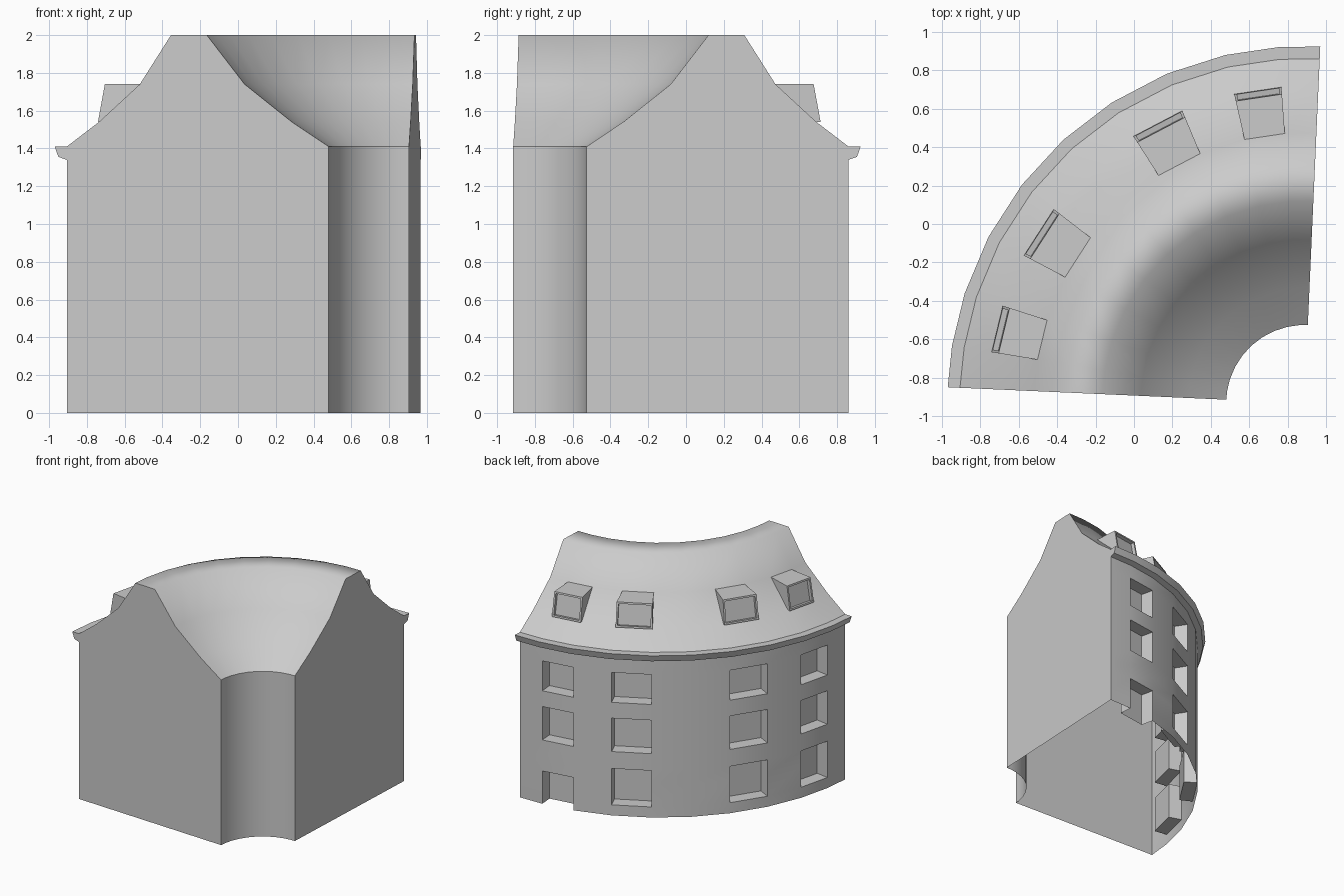
import bpy, bmesh
from math import radians, sin, cos

if "Cube" in bpy.data.objects:
    bpy.data.objects.remove(bpy.data.objects["Cube"])

# Quarter-ring layout: centre, and uneven column angles mirrored about the middle
CX, CY, MID = 0.887, -0.933, 132.44
half = [9.8, 19.8, 29.65, 38.3, 45.0]
ANG = [radians(MID + o) for o in [-h for h in reversed(half)] + half]
ANG.insert(5, radians(MID))
WINDOW_COLS = [1, 3, 6, 8]
R_WALL, R_POCKET = 1.795, 1.685

EAVE = [(1.795, 1.34), (1.84, 1.355), (1.859, 1.41), (1.795, 1.41)]
ROOF = [(1.795, 1.41), (1.625, 1.54), (1.408, 1.74), (1.243, 2.0), (1.053, 2.0),
        (0.853, 1.74), (0.602, 1.54), (0.407, 1.41)]
INNER = [(0.407, 1.41), (0.407, 0)]


def P(r, a, z):
    return (CX + r * cos(a), CY + r * sin(a), z)


def face(bm, pts):
    return bm.faces.new([bm.verts.new(p) for p in pts])


def finish(bm, name, angle=None):
    bmesh.ops.remove_doubles(bm, verts=bm.verts, dist=0.0005)
    me = bpy.data.meshes.new(name)
    bm.to_mesh(me)
    bm.free()
    ob = bpy.data.objects.new(name, me)
    bpy.context.collection.objects.link(ob)
    if angle is not None:
        bpy.ops.object.select_all(action='DESELECT')
        ob.select_set(True)
        bpy.context.view_layer.objects.active = ob
        bpy.ops.object.shade_smooth_by_angle(angle=radians(angle))
    return ob


def sweep(bm, profile, skip=lambda i, j: False):
    """Revolve a (radius, height) profile along the column angles."""
    for i in range(len(profile) - 1):
        (r0, z0), (r1, z1) = profile[i], profile[i + 1]
        for j in range(len(ANG) - 1):
            if not skip(i, j):
                a, b = ANG[j], ANG[j + 1]
                face(bm, [P(r0, a, z0), P(r0, b, z0), P(r1, b, z1), P(r1, a, z1)])


# Outer wall with window pockets and one doorway
levels = [0, 0.09, 0.28, 0.40, 0.545, 0.83, 0.965, 1.22, 1.34]


def openings(j):
    if j not in WINDOW_COLS:
        return []
    low = (0, 0.28) if j == 1 else (0.09, 0.40)
    return [low, (0.545, 0.83), (0.965, 1.22)]


def is_open(i, j):
    m = (levels[i] + levels[i + 1]) / 2
    return any(z0 < m < z1 for z0, z1 in openings(j))


bm = bmesh.new()
sweep(bm, [(R_WALL, z) for z in levels], is_open)
for j in WINDOW_COLS:
    a, b = ANG[j], ANG[j + 1]
    for z0, z1 in openings(j):
        rim, back = [[P(r, a, z0), P(r, b, z0), P(r, b, z1), P(r, a, z1)]
                     for r in (R_WALL, R_POCKET)]
        face(bm, back)
        for k in range(4):
            if k == 0 and z0 == 0:
                continue  # doorway has no sill
            n = (k + 1) % 4
            face(bm, [rim[k], rim[n], back[n], back[k]])
finish(bm, "outer_wall", 30)

# Eave moulding
bm = bmesh.new()
sweep(bm, EAVE)
finish(bm, "eave", 30)

# Curved mansard roof, open where the dormers sit
bm = bmesh.new()
sweep(bm, ROOF, lambda i, j: i == 1 and j in WINDOW_COLS)
finish(bm, "roof", 80)

# Courtyard wall
bm = bmesh.new()
sweep(bm, INNER)
finish(bm, "inner_wall", 30)

# Flat end walls (the underside stays open)
outline = [(R_WALL, 0)] + EAVE + ROOF[1:] + INNER[1:]
for name, a, flip in (("right_end_wall", ANG[0], False), ("left_end_wall", ANG[-1], True)):
    bm = bmesh.new()
    pts = [P(r, a, z) for r, z in outline]
    face(bm, pts[::-1] if flip else pts)
    finish(bm, name)

# Dormers with recessed window fronts
for n, j in enumerate(WINDOW_COLS):
    bm = bmesh.new()
    A, T, B, R = [[P(r, ANG[j], z), P(r, ANG[j + 1], z)] for r, z in
                  ((1.65, 1.54), (1.613, 1.74), (1.408, 1.74), (1.625, 1.54))]
    face(bm, [T[0], T[1], B[1], B[0]])
    face(bm, [R[0], R[1], A[1], A[0]])
    face(bm, [A[1], R[1], B[1], T[1]])
    face(bm, [T[0], B[0], R[0], A[0]])
    front = face(bm, [A[0], A[1], T[1], T[0]])
    bm.normal_update()
    bmesh.ops.inset_region(bm, faces=[front], thickness=0.02, use_boundary=True)
    bm.normal_update()
    shift = front.normal * -0.03
    walls = bmesh.ops.extrude_discrete_faces(bm, faces=[front])["faces"]
    bmesh.ops.translate(bm, verts=walls[0].verts, vec=shift)
    finish(bm, f"dormer_{n + 1}")
